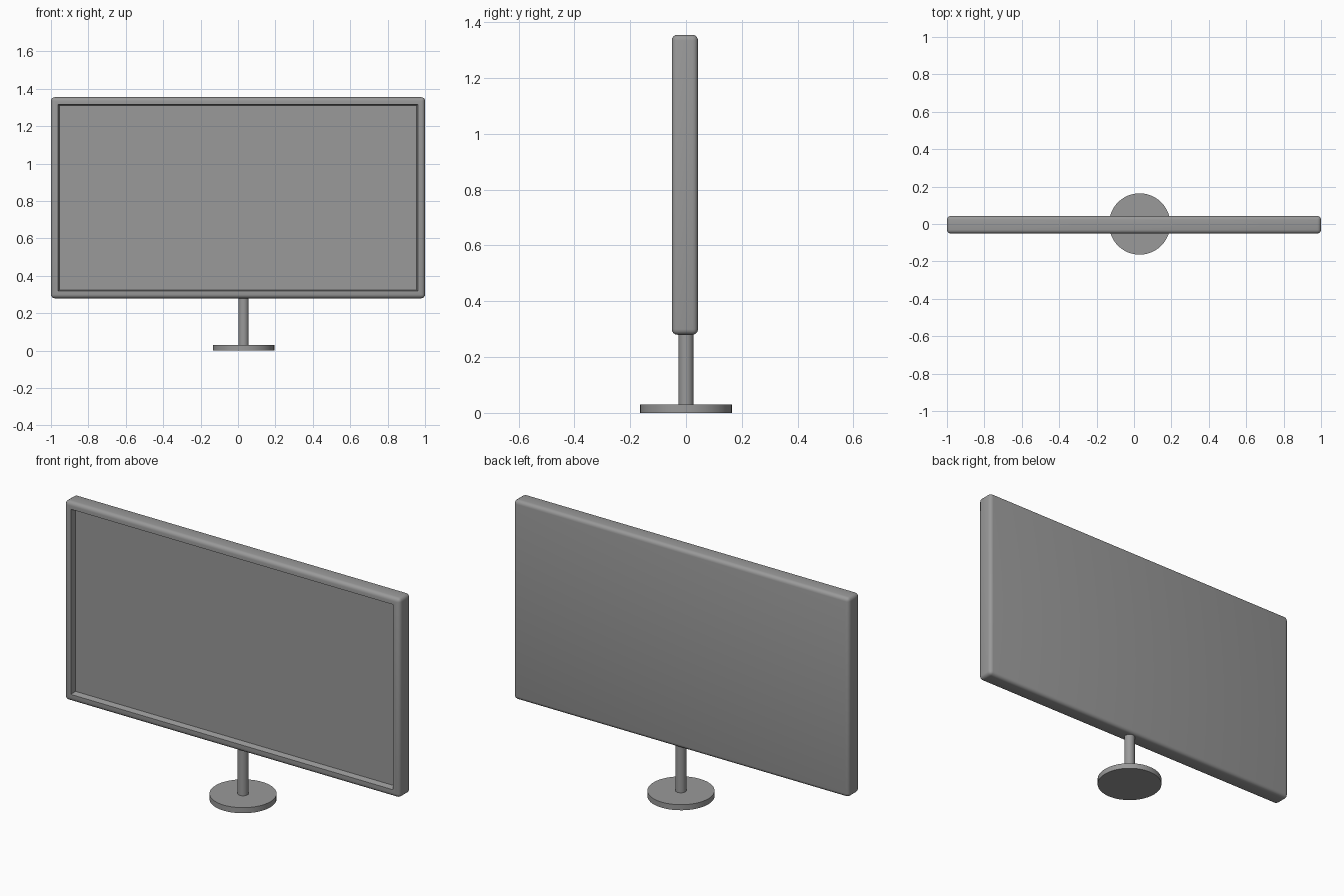
import bpy
import bmesh
from mathutils import Vector

cube = bpy.data.objects.get("Cube")
if cube:
    bpy.data.objects.remove(cube, do_unlink=True)

GREY = (0.32, 0.32, 0.32, 1)
grey = bpy.data.materials.new("plain grey")
grey.use_nodes = True
grey.diffuse_color = GREY
grey.node_tree.nodes["Principled BSDF"].inputs["Base Color"].default_value = GREY


def finish(obj):
    obj.data.materials.append(grey)
    bpy.ops.object.select_all(action="DESELECT")
    obj.select_set(True)
    bpy.context.view_layer.objects.active = obj
    bpy.ops.object.shade_smooth_by_angle()


def disc(name, radius, bottom, top):
    bpy.ops.mesh.primitive_cylinder_add(
        vertices=48, radius=radius, depth=top - bottom,
        location=(0.03, 0, (bottom + top) / 2))
    obj = bpy.context.object
    obj.name = name
    finish(obj)


# Display housing: rounded box with a recessed screen in the front
width, depth, bottom, top = 2.0, 0.094, 0.28, 1.355
bm = bmesh.new()
bmesh.ops.create_cube(bm, size=1)
bmesh.ops.scale(bm, vec=(width, depth, top - bottom), verts=bm.verts)
bmesh.ops.translate(bm, vec=(0, -0.004, (top + bottom) / 2), verts=bm.verts)
bmesh.ops.bevel(bm, geom=bm.edges[:], offset=0.02, segments=4,
                profile=0.5, affect="EDGES")
bm.normal_update()
screen = max((f for f in bm.faces if f.normal.y < -0.99),
             key=lambda f: f.calc_area())
# Flat rim, then the sloped wall down to the screen
bmesh.ops.inset_region(bm, faces=[screen], thickness=0.026)
bmesh.ops.inset_region(bm, faces=[screen], thickness=0.01)
bmesh.ops.translate(bm, vec=Vector((0, 0.03, 0)), verts=screen.verts)
mesh = bpy.data.meshes.new("display_housing")
bm.to_mesh(mesh)
bm.free()
housing = bpy.data.objects.new("display_housing", mesh)
bpy.context.collection.objects.link(housing)
finish(housing)

# Stand
disc("stand_pole", 0.027, 0.02, 0.3)
disc("stand_base", 0.164, 0, 0.03)
